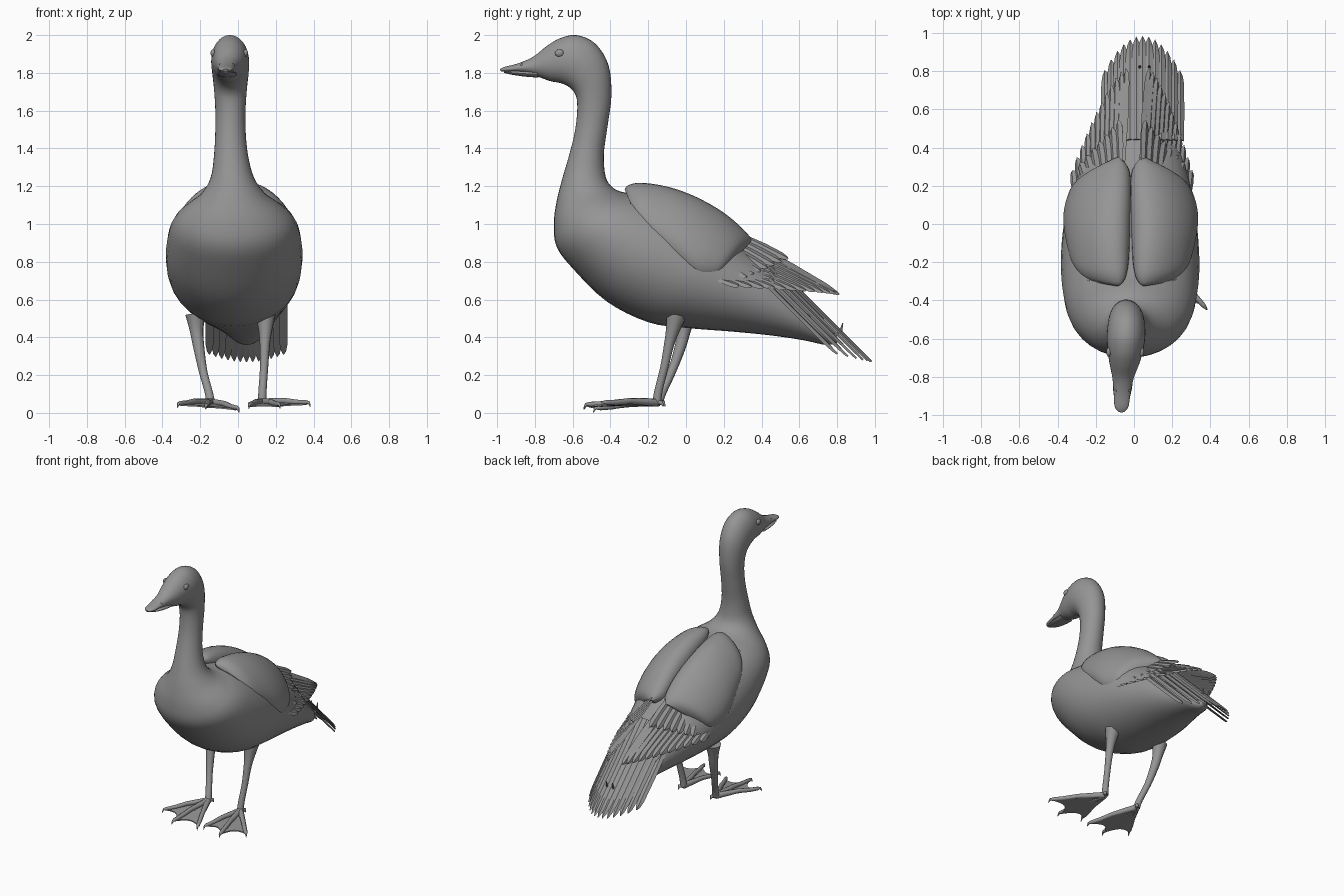
import bpy, bmesh, math
from mathutils import Vector

cube = bpy.data.objects.get("Cube")
if cube:
    bpy.data.objects.remove(cube, do_unlink=True)

GREY = (0.3, 0.3, 0.3, 1)
grey = bpy.data.materials.new("plain grey")
grey.use_nodes = True
grey.diffuse_color = GREY
grey.node_tree.nodes["Principled BSDF"].inputs["Base Color"].default_value = GREY


def finish(name, bm, angle=50):
    bmesh.ops.recalc_face_normals(bm, faces=bm.faces)
    mesh = bpy.data.meshes.new(name)
    bm.to_mesh(mesh)
    bm.free()
    mesh.materials.append(grey)
    ob = bpy.data.objects.new(name, mesh)
    bpy.context.collection.objects.link(ob)
    bpy.ops.object.select_all(action='DESELECT')
    ob.select_set(True)
    bpy.context.view_layer.objects.active = ob
    bpy.ops.object.shade_smooth_by_angle(angle=math.radians(angle))
    return ob


def smooth_rows(rows, steps):
    """Catmull-Rom interpolation through rows of numbers."""
    out = []
    for i in range(len(rows) - 1):
        quad = [rows[max(0, min(len(rows) - 1, i + k))] for k in (-1, 0, 1, 2)]
        for s in range(steps):
            t = s / steps
            out.append([0.5 * (2 * b + (c - a) * t + (2 * a - 5 * b + 4 * c - d) * t ** 2
                               + (3 * b - a - 3 * c + d) * t ** 3) for a, b, c, d in zip(*quad)])
    return out + [list(rows[-1])]


def add_loft(bm, rings, sides):
    """Skin closed rings, each given as centre and two half axes."""
    loops = []
    for c, u, v in rings:
        loops.append([bm.verts.new(c + u * math.cos(a) + v * math.sin(a))
                      for a in (2 * math.pi * k / sides for k in range(sides))])
    for p, q in zip(loops, loops[1:]):
        for k in range(sides):
            j = (k + 1) % sides
            bm.faces.new((p[k], p[j], q[j], q[k]))
    bm.faces.new(loops[0])
    bm.faces.new(loops[-1])


def outline_loft(name, rows, lean=0, mirror=1, steps=4, sides=32):
    """Rows: upper y, z, lower y, z, half width, centre x."""
    rings = []
    for ay, az, by, bz, w, cx in smooth_rows(rows, steps):
        a = Vector((mirror * (cx - lean), ay, az))
        b = Vector((mirror * (cx + lean), by, bz))
        rings.append(((a + b) / 2, (a - b) / 2, Vector((max(w, 0.004), 0, 0))))
    bm = bmesh.new()
    add_loft(bm, rings, sides)
    return finish(name, bm)


def add_tube(bm, points, sides=10):
    """Points: x, y, z, radius."""
    pts = [Vector(p[:3]) for p in points]
    rings = []
    for i, p in enumerate(pts):
        d = (pts[min(i + 1, len(pts) - 1)] - pts[max(i - 1, 0)]).normalized()
        u = d.cross(Vector((1, 0.2, 0.1))).normalized()
        rings.append((p, u * points[i][3], d.cross(u) * points[i][3]))
    add_loft(bm, rings, sides)


def add_feather(bm, start, end, side, width, base=0.6, thick=0.008):
    """Ridged blade with a rounded tip."""
    start, end = Vector(start), Vector(end)
    along = (end - start).normalized()
    side = (side - along * side.dot(along)).normalized()
    up = side.cross(along)
    if up.z < 0:
        up = -up
    rows = []
    for t, w in ((0, base), (0.5, 1), (0.85, 0.9), (0.95, 0.6), (1, 0.1)):
        c, s = start.lerp(end, t), side * width * w / 2
        rows.append([bm.verts.new(v) for v in (c - s, c + up * thick, c + s, c - up * thick * 0.3)])
    for p, q in zip(rows, rows[1:]):
        for k in range(4):
            bm.faces.new((p[k], p[(k + 1) % 4], q[(k + 1) % 4], q[k]))
    bm.faces.new(rows[0])
    bm.faces.new(rows[-1])


# Head, neck and body in one skin
outline_loft("body", [
    (-0.985, 1.82, -0.98, 1.808, 0.015, -0.065),
    (-0.96, 1.832, -0.95, 1.805, 0.036, -0.065),
    (-0.89, 1.85, -0.88, 1.802, 0.044, -0.062),
    (-0.81, 1.885, -0.80, 1.785, 0.056, -0.057),
    (-0.74, 1.94, -0.72, 1.757, 0.078, -0.05),
    (-0.67, 1.982, -0.66, 1.745, 0.092, -0.045),
    (-0.58, 2.0, -0.615, 1.722, 0.1, -0.042),
    (-0.48, 1.955, -0.588, 1.69, 0.098, -0.04),
    (-0.41, 1.84, -0.577, 1.65, 0.09, -0.04),
    (-0.395, 1.68, -0.577, 1.58, 0.081, -0.04),
    (-0.415, 1.52, -0.59, 1.48, 0.08, -0.04),
    (-0.435, 1.37, -0.62, 1.36, 0.09, -0.037),
    (-0.425, 1.25, -0.655, 1.24, 0.115, -0.03),
    (-0.39, 1.195, -0.685, 1.12, 0.17, -0.025),
    (-0.34, 1.17, -0.70, 1.0, 0.25, -0.022),
    (-0.27, 1.16, -0.685, 0.88, 0.31, -0.02),
    (-0.18, 1.14, -0.6, 0.765, 0.345, -0.02),
    (-0.06, 1.11, -0.42, 0.59, 0.362, -0.02),
    (0.07, 1.06, -0.2, 0.48, 0.355, -0.02),
    (0.2, 0.98, 0.0, 0.45, 0.33, -0.015),
    (0.33, 0.87, 0.25, 0.43, 0.275, 0),
    (0.45, 0.77, 0.45, 0.41, 0.215, 0.02),
    (0.58, 0.65, 0.62, 0.385, 0.15, 0.035),
    (0.7, 0.53, 0.74, 0.36, 0.09, 0.045),
    (0.79, 0.43, 0.8, 0.37, 0.02, 0.045)])

# Lower beak
outline_loft("lower_beak", [
    (-0.965, 1.81, -0.962, 1.8, 0.012, -0.065),
    (-0.93, 1.812, -0.92, 1.79, 0.036, -0.064),
    (-0.86, 1.812, -0.85, 1.78, 0.05, -0.06),
    (-0.79, 1.808, -0.78, 1.775, 0.052, -0.057)], sides=16)

# Eyes and nostrils
for side, label in ((1, "left"), (-1, "right")):
    bm = bmesh.new()
    bmesh.ops.create_uvsphere(bm, u_segments=16, v_segments=10, radius=0.022)
    bmesh.ops.scale(bm, vec=(0.6, 1.1, 0.9), verts=bm.verts)
    bmesh.ops.translate(bm, vec=(-0.046 + side * 0.086, -0.67, 1.905), verts=bm.verts)
    finish(label + "_eye", bm)
    bm = bmesh.new()
    bmesh.ops.create_uvsphere(bm, u_segments=8, v_segments=6, radius=0.008)
    bmesh.ops.translate(bm, vec=(-0.06 + side * 0.034, -0.87, 1.842), verts=bm.verts)
    finish(label + "_nostril", bm)

# Folded wings with layered flight feathers
WING = [
    (-0.325, 1.185, -0.29, 1.1, 0.02, 0.15),
    (-0.305, 1.205, -0.24, 1.0, 0.085, 0.155),
    (-0.24, 1.218, -0.16, 0.9, 0.125, 0.165),
    (-0.1, 1.198, -0.02, 0.77, 0.15, 0.175),
    (0.05, 1.145, 0.06, 0.71, 0.155, 0.175),
    (0.2, 1.06, 0.12, 0.70, 0.145, 0.165),
    (0.31, 0.965, 0.16, 0.71, 0.12, 0.155),
    (0.35, 0.915, 0.19, 0.73, 0.05, 0.145)]
for side, label in ((1, "left"), (-1, "right")):
    outline_loft(label + "_wing", [r[:5] + (r[5] - side * 0.017,) for r in WING],
                 lean=0.085, mirror=side)
    bm = bmesh.new()
    row = Vector((side * 0.26, -0.16, -0.22))
    shift = -0.01 + side * 0.01
    # long feathers fan from the inner top to the outer bottom of the wing edge
    n = 12
    for i in range(n):
        s = i / (n - 1)
        start = (side * (0.04 + 0.25 * s) + shift, 0.3 - 0.14 * s, 0.92 - 0.21 * s)
        end = (side * (0.05 + 0.25 * s) + shift + 0.03 * (1 - s),
               0.81 - 0.53 * s ** 1.4, 0.625 + 0.045 * s)
        add_feather(bm, start, end, row, 0.06 - 0.015 * s)
    # short covering feathers
    for i in range(7):
        s = i / 6
        start = (side * (0.05 + 0.17 * s) + shift, 0.28 - 0.08 * s, 0.945 - 0.13 * s)
        end = (side * (0.06 + 0.2 * s) + shift, 0.54 - 0.22 * s, 0.815 - 0.1 * s)
        add_feather(bm, start, end, row, 0.055)
    finish(label + "_wing_feathers", bm, 25)

# Arched tail fan
bm = bmesh.new()
n = 13
for i in range(n):
    u = 2 * i / (n - 1) - 1
    x, drop, tip = 0.045 + 0.195 * u, 0.14 * u * u, 0.98 - 0.18 * u * u
    add_feather(bm, (x, 0.44, 0.81 - drop), (x, tip, 1.25 - tip - drop),
                Vector((1, 0, -0.28 * u / 0.2 * 0.5)), 0.052, base=0.95)
finish("tail_feathers", bm, 25)

# Small curled feathers at the rump
bm = bmesh.new()
for x in (0.03, 0.08):
    add_tube(bm, [(x, 0.72, 0.42, 0.012), (x, 0.79, 0.41, 0.011),
                  (x, 0.82, 0.435, 0.008), (x, 0.83, 0.475, 0.003)], 6)
finish("rump_curls", bm)

# Legs and webbed feet
LEGS = {
    "left": ([(0.145, -0.05, 0.52, 0.055), (0.145, -0.07, 0.44, 0.037), (0.142, -0.09, 0.36, 0.027),
              (0.138, -0.115, 0.24, 0.022), (0.13, -0.145, 0.12, 0.022), (0.128, -0.155, 0.055, 0.024)],
             [(0.06, -0.48, 0.045), (0.22, -0.53, 0.045), (0.375, -0.44, 0.055)]),
    "right": ([(-0.225, 0.0, 0.52, 0.055), (-0.22, -0.01, 0.44, 0.037), (-0.208, -0.03, 0.35, 0.03),
               (-0.185, -0.075, 0.22, 0.023), (-0.155, -0.125, 0.11, 0.022), (-0.145, -0.145, 0.055, 0.024)],
              [(-0.315, -0.43, 0.05), (-0.17, -0.53, 0.04), (0.0, -0.48, 0.025)])}
for label, (leg, tips) in LEGS.items():
    bm = bmesh.new()
    add_tube(bm, smooth_rows(leg, 3), 12)
    finish(label + "_leg", bm)
    ankle = Vector(leg[-1][:3])
    bm = bmesh.new()
    for tip in map(Vector, tips):
        mid = ankle.lerp(tip, 0.5) + Vector((0, 0, 0.008))
        claw = tip + (tip - ankle).normalized() * 0.012 - Vector((0, 0, 0.022))
        add_tube(bm, [(*ankle, 0.022), (*mid, 0.016), (*ankle.lerp(tip, 0.75), 0.015),
                      (*ankle.lerp(tip, 0.94), 0.013), (*tip, 0.008), (*claw, 0.002)], 8)
    hind = ankle + Vector((0.02, 0.025, 0))
    add_tube(bm, [(*ankle, 0.015), (*hind, 0.012), (*(hind + Vector((0, 0.01, -0.02))), 0.003)], 8)
    finish(label + "_toes", bm)
    # webbing with a scalloped front edge
    bm = bmesh.new()
    for a, b in zip(tips, tips[1:]):
        a, b = Vector(a), Vector(b)
        edge = []
        for k in range(7):
            t = k / 6
            edge.append(ankle.lerp(a.lerp(b, t), 0.93 - 0.5 * t * (1 - t)) - Vector((0, 0, 0.006)))
        low = Vector((0, 0, -0.008))
        heel = [bm.verts.new(ankle), bm.verts.new(ankle + low)]
        tops = [bm.verts.new(v) for v in edge]
        bots = [bm.verts.new(v + low) for v in edge]
        for k in range(6):
            bm.faces.new((heel[0], tops[k], tops[k + 1]))
            bm.faces.new((heel[1], bots[k + 1], bots[k]))
            bm.faces.new((tops[k], bots[k], bots[k + 1], tops[k + 1]))
    finish(label + "_webbing", bm, 30)
